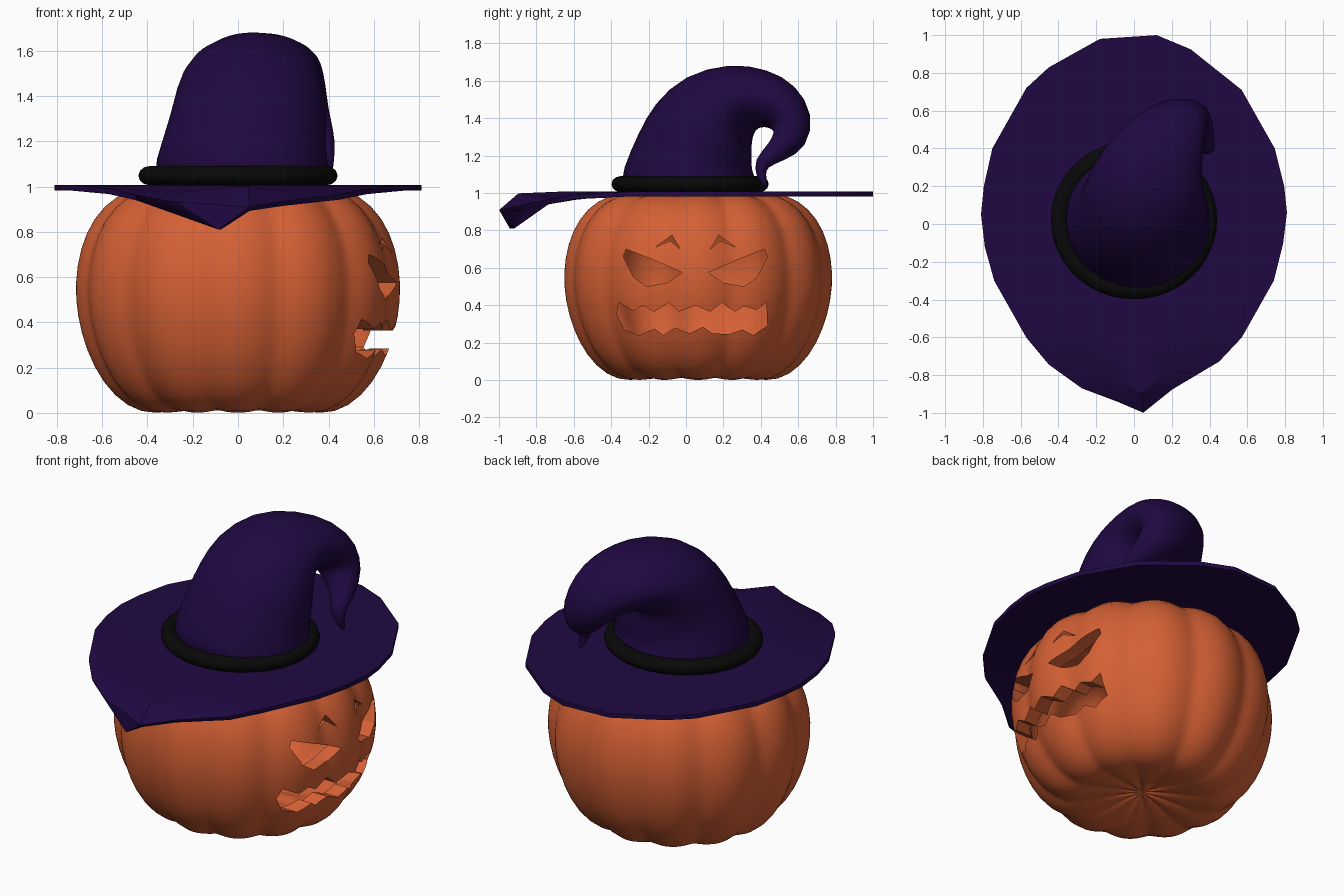
import bpy, bmesh, math
from mathutils import Vector

if "Cube" in bpy.data.objects:
    bpy.data.objects.remove(bpy.data.objects["Cube"])


def material(name, rgb):
    m = bpy.data.materials.new(name)
    m.diffuse_color = (*rgb, 1)
    m.use_nodes = True
    m.node_tree.nodes["Principled BSDF"].inputs["Base Color"].default_value = m.diffuse_color
    return m


ORANGE = material("pumpkin_orange", (0.66, 0.117, 0.035))
PURPLE = material("hat_purple", (0.0145, 0.0025, 0.055))
BLACK = material("band_black", (0.0025, 0.0025, 0.0025))


def make(name, bm, mat):
    bmesh.ops.recalc_face_normals(bm, faces=bm.faces[:])
    me = bpy.data.meshes.new(name)
    bm.to_mesh(me)
    bm.free()
    me.materials.append(mat)
    ob = bpy.data.objects.new(name, me)
    bpy.context.collection.objects.link(ob)
    return ob


def loft(bm, rings):
    """Skin a list of closed point rings and cap both ends."""
    vs = [[bm.verts.new(p) for p in r] for r in rings]
    n = len(vs[0])
    for a, b in zip(vs, vs[1:]):
        for i in range(n):
            bm.faces.new((a[i], a[(i + 1) % n], b[(i + 1) % n], b[i]))
    bm.faces.new(vs[0][::-1])
    bm.faces.new(vs[-1])
    return vs


def smooth(ob, angle):
    bpy.ops.object.select_all(action='DESELECT')
    ob.select_set(True)
    bpy.context.view_layer.objects.active = ob
    bpy.ops.object.shade_smooth_by_angle(angle=math.radians(angle))


def apply_modifiers(ob):
    dg = bpy.context.evaluated_depsgraph_get()
    me = bpy.data.meshes.new_from_object(ob.evaluated_get(dg))
    ob.modifiers.clear()
    ob.data = me


# Pumpkin: lobed revolve, hollowed out
profile = [(.02, .045), (.15, .03), (.3, .003), (.425, -.006), (.545, .07), (.635, .2),
           (.69, .35), (.716, .5), (.71, .65), (.67, .8), (.59, .92),
           (.475, .993), (.33, 1.005), (.15, .97), (.02, .93)]
N, LOBES, CY = 96, 12, 0.065
rings = []
for r, z in profile:
    ring = []
    for i in range(N):
        t = 2 * math.pi * i / N
        lobe = abs(math.cos(LOBES * t / 2))
        m, mz = 0.962 + 0.045 * lobe, 0.975 + 0.025 * lobe
        ring.append((r * m * math.cos(t), CY + r * m * math.sin(t), .5 + (z - .5) * mz))
    rings.append(ring)
bm = bmesh.new()
loft(bm, rings)
pumpkin = make("pumpkin", bm, ORANGE)
sub = pumpkin.modifiers.new("round", 'SUBSURF')
sub.levels = sub.render_levels = 1
sol = pumpkin.modifiers.new("wall", 'SOLIDIFY')
sol.thickness, sol.offset = 0.08, -1
apply_modifiers(pumpkin)

# Carved face: eyes and brows mirrored about y = 0.05, saw-toothed mouth
eye = [(-.335, .66), (-.32, .70), (-.18, .645), (-.02, .575), (-.10, .52), (-.21, .50), (-.28, .55)]
brow = [(-.165, .71), (-.075, .775), (-.03, .70), (-.085, .745)]
upper = [(-.36, .415), (-.28, .37), (-.23, .40), (-.17, .365), (-.09, .415), (-.04, .365),
         (.05, .40), (.13, .365), (.19, .415), (.26, .365), (.31, .395), (.375, .375), (.43, .415)]
lower = [(.435, .29), (.36, .24), (.30, .27), (.23, .245), (.14, .25), (.09, .285),
         (.02, .25), (-.06, .28), (-.12, .24), (-.17, .275), (-.25, .24), (-.33, .27), (-.37, .35)]
shapes = [upper + lower]
for s in (eye, brow):
    shapes += [s, [(0.1 - y, z) for y, z in reversed(s)]]
bm = bmesh.new()
for s in shapes:
    loft(bm, [[(x, y, z) for y, z in s] for x in (0.3, 1.0)])
cutter = make("face_cutter", bm, ORANGE)
cutter.hide_render = True
cut = pumpkin.modifiers.new("carve", 'BOOLEAN')
cut.operation, cut.object, cut.solver = 'DIFFERENCE', cutter, 'EXACT'
apply_modifiers(pumpkin)
bpy.data.objects.remove(cutter)
smooth(pumpkin, 40)

# Hat brim: faceted outline, front edge drooping into a folded point
outline = [(.05, -.99), (.2, -.87), (.45, -.725), (.57, -.6), (.74, -.3), (.79, -.1), (.81, .06),
           (.795, .2), (.745, .4), (.57, .71), (.3, .925), (.12, 1.0), (-.18, .98), (-.45, .83),
           (-.57, .72), (-.75, .4), (-.795, .2), (-.81, .05), (-.79, -.12), (-.74, -.3),
           (-.57, -.6), (-.45, -.74), (-.27, -.86), (-.1, -.92)]


def droop(x, y, s):
    full = max(0, -y - .52) * .2
    ridge = min(1, abs(x) / .35)          # the middle stays flat until the point
    return full * {1: 1, .9: .6 * ridge}.get(s, 0)


bm = bmesh.new()
vs = loft(bm, [[(x * s, y * s, .995 - droop(x, y, s)) for x, y in outline]
               for s in (.45, .68, .9, 1)])
bm.faces.ensure_lookup_table()
bm.faces.remove(bm.faces[-1])
rim = vs[-1]
tip = bm.verts.new((-.08, -.93, .81))
for a, b in ((-3, -2), (-2, -1), (-1, 0)):
    bm.faces.new((rim[b], rim[a], tip))
brim = make("hat_brim", bm, PURPLE)
sol = brim.modifiers.new("thickness", 'SOLIDIFY')
sol.thickness, sol.offset = 0.025, 0
apply_modifiers(brim)
smooth(brim, 25)

# Hat crown: tapered tube curling over and back down (x, y, z, side radius, height radius)
path = [(.02, .02, .97, .42, .40), (.02, .02, 1.10, .385, .36), (.035, .045, 1.22, .355, .32),
        (.055, .09, 1.33, .345, .305), (.06, .17, 1.44, .325, .265), (.09, .285, 1.51, .29, .195),
        (.14, .40, 1.51, .245, .16), (.20, .50, 1.475, .195, .14), (.25, .57, 1.39, .155, .12),
        (.30, .565, 1.29, .115, .10), (.36, .485, 1.22, .07, .06), (.385, .395, 1.16, .045, .04),
        (.395, .40, 1.09, .028, .028), (.405, .43, 1.03, .008, .008)]
rings = []
for k, (x, y, z, rs, ru) in enumerate(path):
    a, b = path[max(k - 1, 0)], path[min(k + 1, len(path) - 1)]
    t = (Vector(b[:3]) - Vector(a[:3])).normalized()
    side = Vector((1, 0, 0))
    side = (side - t * side.dot(t)).normalized()
    up = t.cross(side)
    rings.append([Vector((x, y, z)) + side * rs * math.cos(q) + up * ru * math.sin(q)
                  for q in (2 * math.pi * i / 24 for i in range(24))])
bm = bmesh.new()
loft(bm, rings)
crown = make("hat_crown", bm, PURPLE)
sub = crown.modifiers.new("round", 'SUBSURF')
sub.levels = sub.render_levels = 1
apply_modifiers(crown)
smooth(crown, 60)

# Hat band, slightly lifted at the front
bpy.ops.mesh.primitive_torus_add(location=(0, .022, 1.048), major_radius=.39, minor_radius=.05,
                                 major_segments=48, minor_segments=12)
band = bpy.context.object
band.name = "hat_band"
band.scale = (1.0, .955, .85)
band.data.materials.append(BLACK)
smooth(band, 60)
